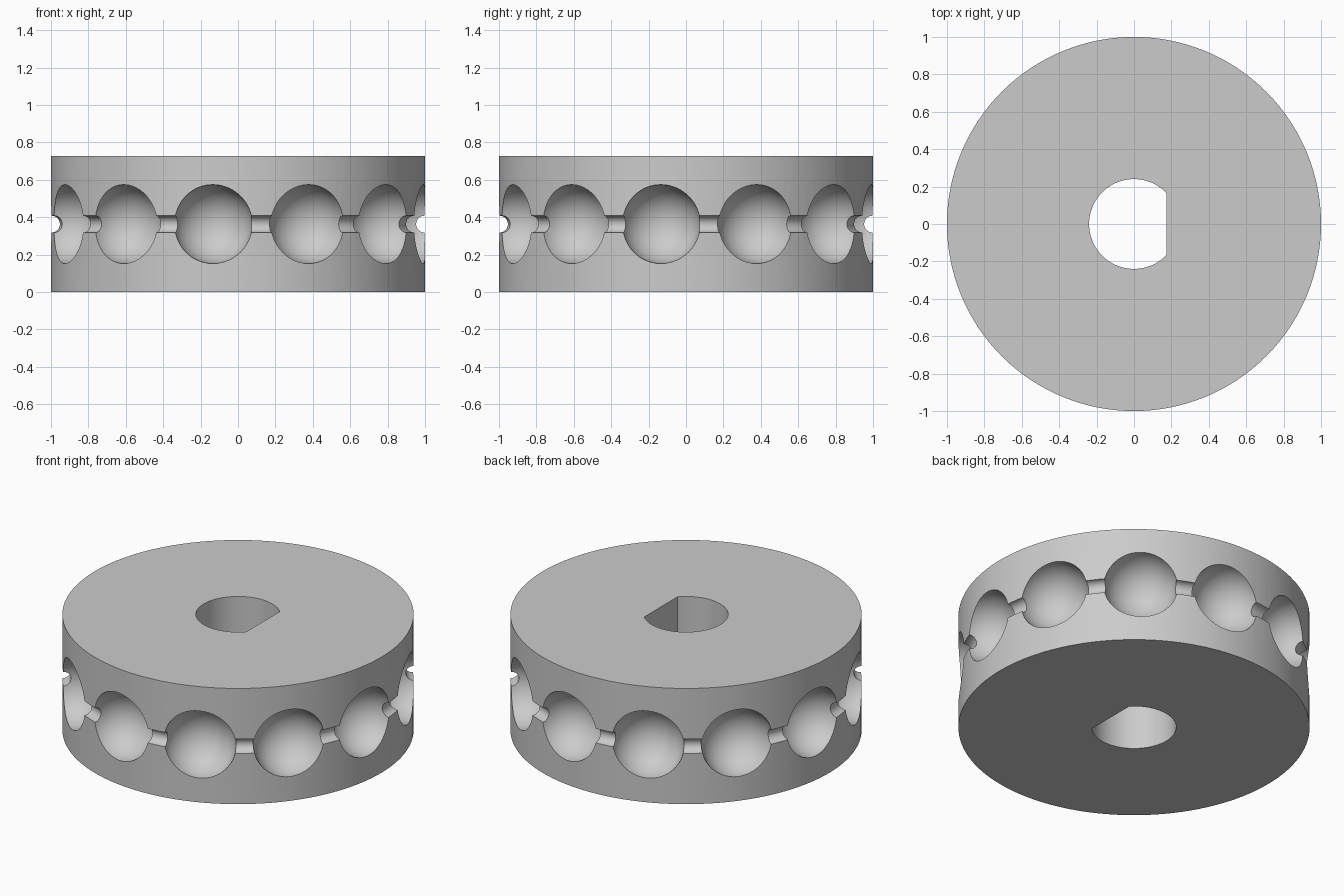
import bpy
import math
from mathutils import Matrix
import bmesh

HEIGHT = 0.727
MID = HEIGHT / 2
BALLS = 12
BALL_RADIUS = 0.211
FIRST_BALL = math.radians(-97.75)
BORE_RADIUS = 0.24
FLAT_X = 0.174

default = bpy.data.objects.get("Cube")
if default:
    bpy.data.objects.remove(default, do_unlink=True)

grey = bpy.data.materials.new("plain grey")
grey.use_nodes = True
colour = (0.6, 0.6, 0.6, 1)
grey.diffuse_color = colour
grey.node_tree.nodes["Principled BSDF"].inputs["Base Color"].default_value = colour


def mesh_object(name, bm):
    bmesh.ops.recalc_face_normals(bm, faces=bm.faces)
    mesh = bpy.data.meshes.new(name)
    bm.to_mesh(mesh)
    bm.free()
    mesh.materials.append(grey)
    obj = bpy.data.objects.new(name, mesh)
    bpy.context.collection.objects.link(obj)
    return obj


def prism(name, outline, bottom, top):
    bm = bmesh.new()
    face = bm.faces.new([bm.verts.new((x, y, bottom)) for x, y in outline])
    wall = bmesh.ops.extrude_face_region(bm, geom=[face])
    verts = [v for v in wall["geom"] if isinstance(v, bmesh.types.BMVert)]
    bmesh.ops.translate(bm, verts=verts, vec=(0, 0, top - bottom))
    return mesh_object(name, bm)


def arc(radius, start, end, steps):
    angles = [start + (end - start) * i / steps for i in range(steps + 1)]
    return [(radius * math.cos(a), radius * math.sin(a)) for a in angles]


def cut(target, cutter):
    mod = target.modifiers.new("cut", "BOOLEAN")
    mod.operation = "DIFFERENCE"
    mod.solver = "EXACT"
    mod.object = cutter
    bpy.context.view_layer.objects.active = target
    bpy.ops.object.modifier_apply(modifier=mod.name)
    bpy.data.objects.remove(cutter, do_unlink=True)


# Wheel body
wheel = prism("chain_wheel", arc(1, 0, math.tau, 128)[:-1], 0, HEIGHT)

# D-shaped shaft bore
half = math.acos(FLAT_X / BORE_RADIUS)
cut(wheel, prism("bore_cutter", arc(BORE_RADIUS, half, math.tau - half, 64),
                 -0.1, HEIGHT + 0.1))

# Cord groove around the rim
bpy.ops.mesh.primitive_torus_add(location=(0, 0, MID), major_radius=1,
                                 minor_radius=0.045, major_segments=144,
                                 minor_segments=24)
groove = bpy.context.object
groove.data.materials.append(grey)
cut(wheel, groove)

# Round bead pockets
bm = bmesh.new()
for i in range(BALLS):
    angle = FIRST_BALL + math.tau * i / BALLS
    place = Matrix.Rotation(angle, 4, "Z") @ Matrix.Translation((1, 0, MID))
    bmesh.ops.create_uvsphere(bm, u_segments=48, v_segments=24,
                              radius=BALL_RADIUS, matrix=place)
cut(wheel, mesh_object("pocket_cutter", bm))

# Smooth curved walls, crisp rims
bpy.ops.object.select_all(action="DESELECT")
wheel.select_set(True)
bpy.context.view_layer.objects.active = wheel
bpy.ops.object.shade_smooth_by_angle(angle=math.radians(30))
